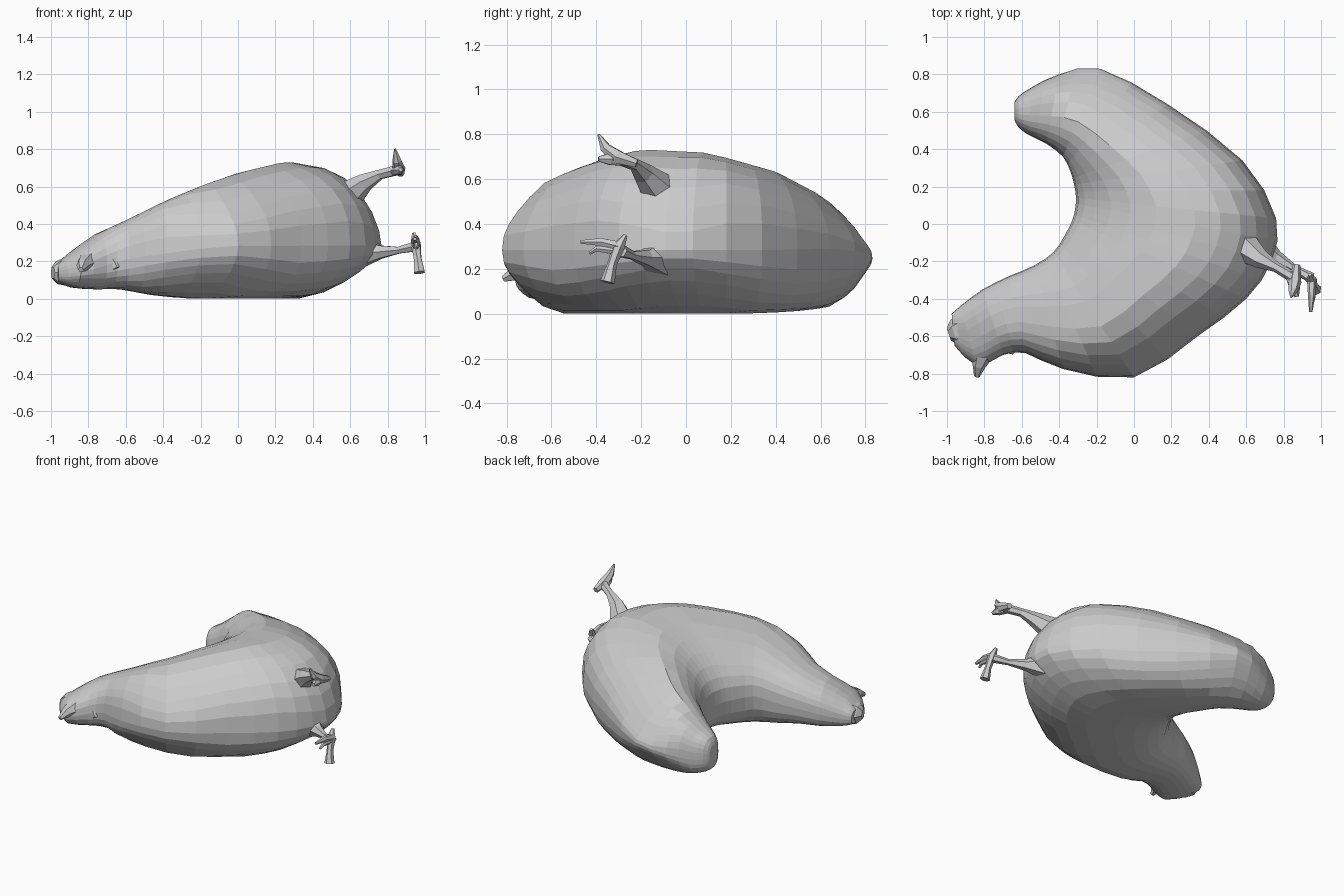
import bpy, bmesh, math
from mathutils import Vector

if "Cube" in bpy.data.objects:
    bpy.data.objects.remove(bpy.data.objects["Cube"])


def loft(bm, rings):
    """Skin a list of closed rings and cap both ends."""
    vs = [[bm.verts.new(p) for p in r] for r in rings]
    n = len(vs[0])
    for a, b in zip(vs, vs[1:]):
        for i in range(n):
            j = (i + 1) % n
            bm.faces.new((a[i], a[j], b[j], b[i]))
    bm.faces.new(vs[0])
    bm.faces.new(vs[-1])


def finish(bm, name):
    bmesh.ops.recalc_face_normals(bm, faces=bm.faces)
    me = bpy.data.meshes.new(name)
    bm.to_mesh(me)
    bm.free()
    ob = bpy.data.objects.new(name, me)
    bpy.context.collection.objects.link(ob)
    return ob


def spline(keys, steps):
    """Catmull-Rom resampling of tuples."""
    out = []
    for k in range(len(keys) - 1):
        p = [keys[max(0, min(len(keys) - 1, k + d))] for d in (-1, 0, 1, 2)]
        for s in range(steps):
            t = s / steps
            out.append([0.5 * (2 * b + (c - a) * t + (2 * a - 5 * b + 4 * c - d) * t * t
                        + (3 * b - a - 3 * c + d) * t ** 3) for a, b, c, d in zip(*p)])
    return out + [list(keys[-1])]


def spow(v, e):
    return math.copysign(abs(v) ** e, v)


def lookup(table, v):
    """Piecewise linear profile."""
    for (a, fa), (b, fb) in zip(table, table[1:]):
        if v <= b:
            return fa + (fb - fa) * max(0, (v - a) / (b - a))
    return table[-1][1]


# Side profiles of the body: upper limit along x and y, lower limit along x and y
TOP_X = [(-1, .18), (-.8, .33), (-.6, .42), (-.4, .52), (-.2, .605), (0, .675),
         (.25, .735), (.55, .715), (.7, .65), (.77, .5)]
TOP_Y = [(-.82, .48), (-.6, .62), (-.4, .70), (-.2, .735), (.1, .72), (.4, .635),
         (.6, .53), (.75, .41), (.83, .32)]
LOW_X = [(.35, 0), (.5, .03), (.65, .09), (.77, .18)]
LOW_Y = [(-.82, .12), (-.6, 0), (.5, 0), (.65, .03), (.75, .09), (.83, .18)]


def body_ring(ix, iy, ox, oy, lo, hi, n=26):
    ring = []
    for i in range(n):
        a = 2 * math.pi * i / n
        e = 0.8 if math.cos(a) > 0 else 0.75
        u, w = spow(math.cos(a), e), spow(math.sin(a), e)
        f = (u + 1) / 2
        x, y = ix + (ox - ix) * f, iy + (oy - iy) * f
        mid = lo + (min(hi, .66) - lo) * .43
        top = max(mid, min(hi, lookup(TOP_X, x), lookup(TOP_Y, y)))
        low = min(mid, max(lo, lookup(LOW_X, x), lookup(LOW_Y, y)))
        ring.append((x, y, mid + (top - mid if w > 0 else mid - low) * w))
    return ring


# Curved body: inner edge x,y, outer edge x,y, bottom z, top z (snout to rump end)
sections = [
    (-.975, -.48, -.96, -.65, .09, .19), (-.93, -.44, -.84, -.76, .06, .25),
    (-.81, -.35, -.70, -.70, .05, .35), (-.67, -.28, -.58, -.69, .05, .43),
    (-.53, -.22, -.38, -.775, .02, .54), (-.43, -.15, 0, -.82, 0, .68),
    (-.37, -.06, .34, -.60, 0, .735), (-.33, .02, .60, -.40, 0, .735),
    (-.315, .08, .735, -.20, 0, .735), (-.31, .14, .76, .03, 0, .735),
    (-.32, .21, .58, .34, 0, .72), (-.34, .28, .18, .64, .01, .67),
    (-.38, .36, -.18, .83, .03, .57), (-.47, .43, -.40, .80, .05, .46),
    (-.57, .48, -.54, .735, .07, .37), (-.62, .52, -.615, .685, .10, .33),
    (-.64, .56, -.64, .65, .14, .28)]
bm = bmesh.new()
loft(bm, [body_ring(*s) for s in spline(sections, 2)])
finish(bm, "body")


def limb(name, chains, sides=6):
    """Each chain is a list of x, y, z, radius points."""
    bm = bmesh.new()
    for ch in chains:
        pts = [Vector(c[:3]) for c in ch]
        rings = []
        for k, c in enumerate(ch):
            d = pts[min(k + 1, len(pts) - 1)] - pts[max(k - 1, 0)]
            q = d.to_track_quat('Z', 'Y')
            rings.append([pts[k] + q @ Vector((c[3] * math.cos(2 * math.pi * i / sides),
                          c[3] * math.sin(2 * math.pi * i / sides), 0)) for i in range(sides)])
        loft(bm, rings)
    return finish(bm, name)


# Upper leg with a splayed foot
limb("upper_leg", [
    [(.60, -.13, .56, .08), (.68, -.19, .625, .05), (.76, -.23, .665, .028), (.86, -.29, .69, .03)],
    [(.87, -.22, .67, .02), (.86, -.31, .70, .035), (.85, -.36, .74, .025), (.84, -.39, .80, .006)],
    [(.83, -.26, .68, .025), (.86, -.34, .69, .03), (.87, -.39, .69, .012)]])

# Lower leg with toes
limb("lower_leg", [
    [(.66, -.12, .25, .09), (.76, -.18, .25, .04), (.86, -.24, .26, .02), (.95, -.29, .28, .03)],
    [(.94, -.27, .35, .01), (.95, -.30, .30, .028), (.96, -.33, .22, .022), (.97, -.35, .14, .033)],
    [(.95, -.30, .30, .025), (.95, -.38, .32, .02), (.945, -.47, .32, .009)],
    [(.95, -.31, .28, .02), (.955, -.40, .29, .014), (.95, -.43, .27, .008)]])

# Snout rim and ears
limb("snout", [[(-.90, -.56, .145, .09), (-.96, -.58, .14, .07), (-.99, -.59, .14, .035)]])
limb("front_ear", [[(-.80, -.68, .20, .06), (-.83, -.76, .18, .035), (-.84, -.815, .155, .015)]])
limb("side_ear", [[(-.70, -.58, .25, .06), (-.68, -.65, .22, .05), (-.65, -.68, .16, .02)]])
